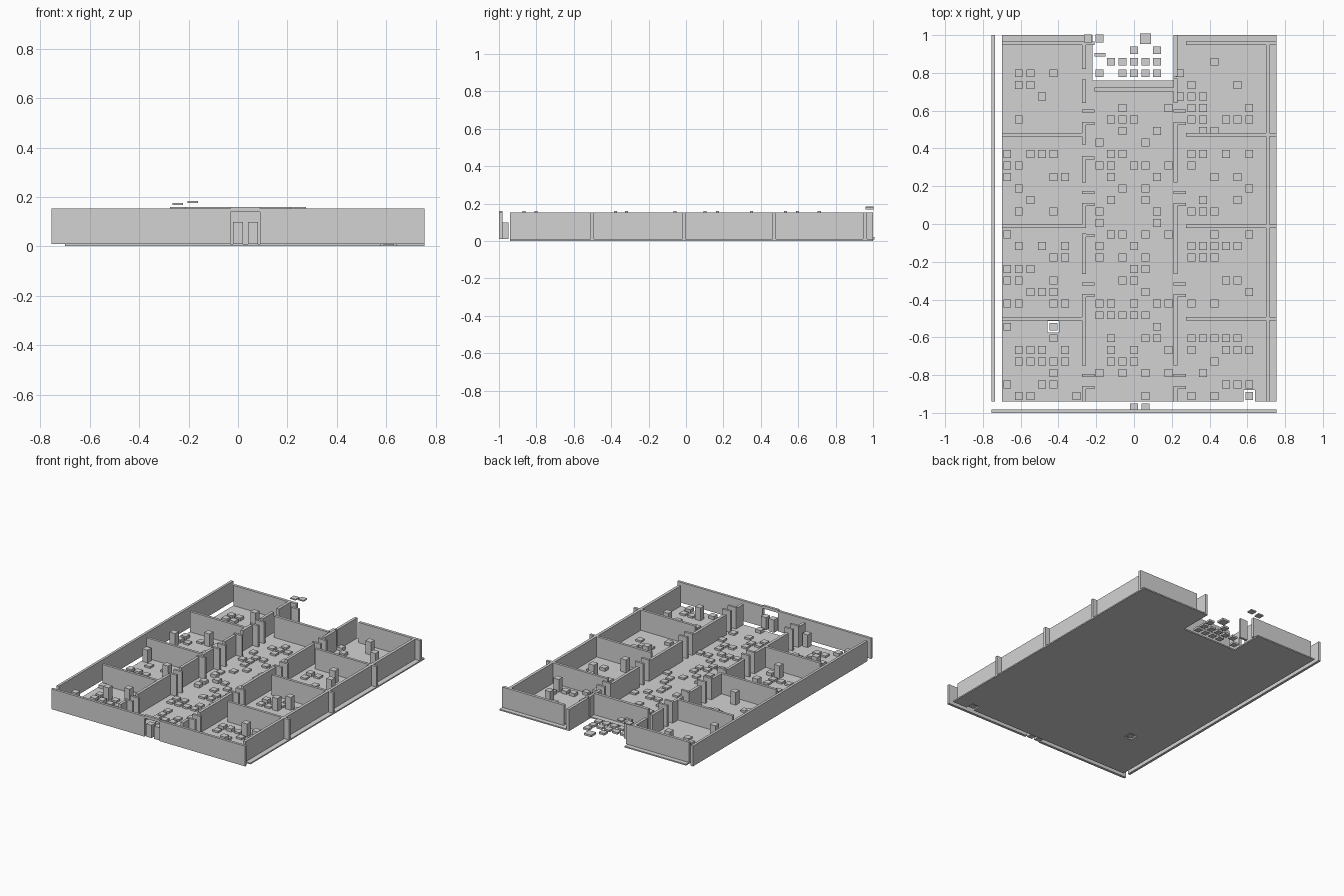
import bpy, bmesh, random
from mathutils import Vector

random.seed(4)
cube = bpy.data.objects.get("Cube")
if cube:
    bpy.data.objects.remove(cube)

grey = bpy.data.materials.new("plain grey")
grey.use_nodes = True
COLOR = (0.65, 0.65, 0.65, 1)
grey.diffuse_color = COLOR
grey.node_tree.nodes["Principled BSDF"].inputs["Base Color"].default_value = COLOR

FLOOR, TOP, FRAME_TOP = 0.01, 0.153, 0.16
PITCH, TILE = 0.061, 0.042


def add_object(name, bm):
    mesh = bpy.data.meshes.new(name)
    bm.to_mesh(mesh)
    bm.free()
    mesh.materials.append(grey)
    ob = bpy.data.objects.new(name, mesh)
    bpy.context.collection.objects.link(ob)
    return ob


def boxes(name, spans):
    """One object from boxes given as (x0, x1, y0, y1, z0, z1)."""
    bm = bmesh.new()
    for x0, x1, y0, y1, z0, z1 in spans:
        new = bmesh.ops.create_cube(bm, size=1)["verts"]
        bmesh.ops.scale(bm, verts=new, vec=(x1 - x0, y1 - y0, z1 - z0))
        bmesh.ops.translate(bm, verts=new, vec=((x0 + x1) / 2, (y0 + y1) / 2, (z0 + z1) / 2))
    return add_object(name, bm)


def cell(k, j, z0, z1, size=TILE):
    """A square block on the layout grid."""
    x, y, h = PITCH * k, 0.005 + PITCH * j, size / 2
    return (x - h, x + h, y - h, y + h, z0, z1)


# Floor slab with a notch at the back
outline = [(-0.7, -0.94), (0.755, -0.94), (0.755, 1), (0.21, 1),
           (0.21, 0.76), (-0.22, 0.76), (-0.22, 1), (-0.7, 1)]
bm = bmesh.new()
base = bm.faces.new([bm.verts.new((x, y, 0.001)) for x, y in outline])
grown = bmesh.ops.extrude_face_region(bm, geom=[base])["geom"]
bmesh.ops.translate(bm, verts=[g for g in grown if isinstance(g, bmesh.types.BMVert)],
                    vec=Vector((0, 0, FLOOR - 0.001)))
bmesh.ops.recalc_face_normals(bm, faces=bm.faces)
floor = add_object("floor", bm)

# Two square openings through the floor
cutter = boxes("floor_opening_cutter",
               [cell(k, j, -0.05, 0.05, 0.062) for k, j in ((-7, -9), (10, -15))])
cutter.hide_render = True
cutter.hide_viewport = True
cut = floor.modifiers.new("openings", "BOOLEAN")
cut.object = cutter
cut.solver = "EXACT"

# Outer walls
boxes("front_wall", [(-0.755, -0.03, -1, -0.982, FLOOR, TOP),
                     (0.09, 0.755, -1, -0.982, FLOOR, TOP)])
boxes("front_lintel", [(-0.03, 0.09, -1, -0.982, 0.14, FRAME_TOP)])
boxes("left_side_wall", [(-0.755, -0.737, -0.94, 1, FLOOR, TOP)])
boxes("right_side_wall", [(0.698, 0.718, -0.94, 0.96, FLOOR, TOP)])
boxes("back_walls", [(-0.7, -0.21, 0.947, 0.967, FLOOR, TOP),
                     (0.275, 0.755, 0.947, 0.967, FLOOR, TOP)])

# Walls between the rooms
dividers = []
for y in (0.472, -0.011, -0.502):
    dividers += [(-0.7, -0.272, y - 0.009, y + 0.009, FLOOR, TOP),
                 (0.275, 0.755, y - 0.009, y + 0.009, FLOOR, TOP)]
boxes("room_dividers", dividers)

# Corridor walls
left_runs = [(0.82, 0.95), (0.64, 0.765), (0.42, 0.54), (0.22, 0.36), (-0.02, 0.11),
             (-0.265, -0.05), (-0.75, -0.37), (-0.94, -0.86)]
right_runs = [(0.78, 1), (0.64, 0.77), (0.22, 0.54), (-0.265, 0.11),
              (-0.75, -0.37), (-0.94, -0.86)]
boxes("corridor_wall_left", [(-0.275, -0.255, a, b, FLOOR, TOP) for a, b in left_runs])
boxes("corridor_wall_right", [(0.21, 0.23, a, b, FLOOR, TOP) for a, b in right_runs])
boxes("corridor_end_wall", [(-0.21, 0.21, 0.702, 0.722, FLOOR, FRAME_TOP)])

# Doorway jambs standing across the corridor walls
jambs = [(-0.21, -0.15, 0.888, 0.905, FLOOR, TOP)]
for y in (0.597, 0.533, 0.168, 0.102, -0.318, -0.378, -0.802, -0.865):
    for x in (-0.275, 0.21):
        jambs.append((x, x + 0.065, y - 0.008, y + 0.008, FLOOR, FRAME_TOP))
for y in (0.35, -0.06):
    jambs.append((-0.275, -0.21, y - 0.008, y + 0.008, FLOOR, FRAME_TOP))
boxes("door_jambs", jambs)

# Tall blocks in the rooms and in the front entrance
tall = [(-7, 13), (-10, 9), (-8, 6), (-11, 4), (-7, 1), (-11, -1), (-7, -3),
        (-7, -7), (-7, -10), (-9, -11), (-11, -14), (-5, -15), (7, 14), (9, 12),
        (5, 9), (10, 9), (8, 6), (9, 4), (7, 1), (8, -2), (7, -3), (5, -7),
        (8, -10), (10, -11), (8, -14), (0, -16), (1, -16)]
boxes("tall_blocks", [cell(k, j, FLOOR, 0.1) for k, j in tall])

# Low blocks, listed as row: columns
rows = {13: (-10, -9, 4), 12: (-10, -9, 5), 11: (4, 5), 10: (5, 6, 10),
        9: (6, 8, 9), 8: (6, 7), 6: (-11, 5, 10), 5: (-11,), 2: (9,),
        1: (-10, 5, 6), 0: (-3,), -1: (-2, 10), -2: (-3, 5), -3: (-3,),
        -4: (-11, -10), -5: (-11, -10), -7: (-11, -10, -6, 7),
        -9: (-11, -7), -10: (5, 6), -11: (-10, -6), -12: (-10, -9),
        -15: (-10, -9, 1, 5, 7, 10)}
low = [(k, j) for j, cols in rows.items() for k in cols]
boxes("low_blocks", [cell(k, j, FLOOR - 0.004, 0.032) for k, j in low])

# Thin tiles reaching out past the back of the corridor
outside = {13: (-3, -1, 0, 1, 2), 14: (-2, -1, 0, 1, 2), 15: (0, 2)}
boxes("outside_tiles", [cell(k, j, 0.008, 0.022) for j, cols in outside.items() for k in cols])
boxes("large_outside_tile", [cell(1, 16, 0.008, 0.022, 0.056)])
boxes("raised_tiles", [cell(-4, 16, 0.168, 0.176), cell(-3, 16, 0.176, 0.184)])

# Thin tiles scattered over the corridor and rooms
used = set(tall) | set(low)
free = [(k, j) for k in range(-3, 4) for j in range(-13, 11) if (k, j) not in used]
scatter = random.sample(free, 60)
for cols in (range(-10, -5), range(5, 11)):
    spots = [(k, j) for k in cols for j in range(-14, 14)
             if (k, j) not in used and j not in (-9, -8, 0, 7, 8)]
    scatter += random.sample(spots, 24)
boxes("floor_tiles", [cell(k, j, FLOOR, 0.023) for k, j in scatter])
